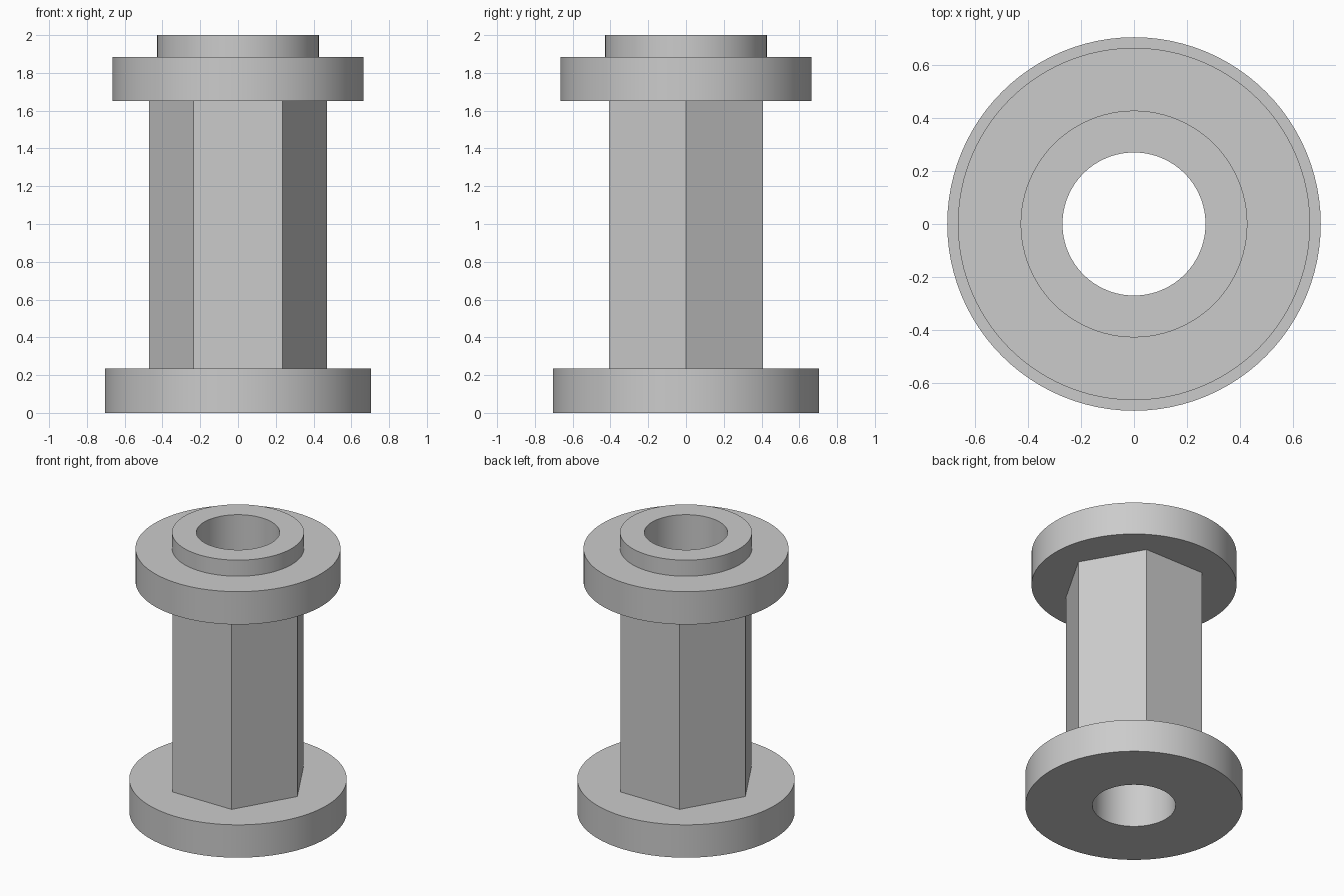
import bpy
import math

cube = bpy.data.objects.get("Cube")
if cube:
    bpy.data.objects.remove(cube, do_unlink=True)

SEGMENTS = 96
BORE_RADIUS = 0.27

# Plain grey finish
grey = bpy.data.materials.new("grey")
grey.use_nodes = True
colour = (0.6, 0.6, 0.6, 1)
grey.diffuse_color = colour
grey.node_tree.nodes["Principled BSDF"].inputs["Base Color"].default_value = colour


def prism(name, radius, bottom, top, sides=SEGMENTS, turn=0):
    """Upright prism or cylinder between two heights."""
    bpy.ops.mesh.primitive_cylinder_add(
        vertices=sides, radius=radius, depth=top - bottom,
        location=(0, 0, (bottom + top) / 2), rotation=(0, 0, turn))
    obj = bpy.context.object
    obj.name = obj.data.name = name
    bpy.ops.object.transform_apply(location=True, rotation=True, scale=True)
    return obj


# Cutter for the through hole
bore = prism("bore_cutter", BORE_RADIUS, -0.2, 2.2)
bore.data.materials.append(grey)
bore.hide_render = True
bore.display_type = 'WIRE'

# Round base, six-sided shaft with corners on x, upper flange and neck
parts = [
    prism("base_flange", 0.705, 0, 0.235),
    prism("hex_shaft", 0.47, 0.235, 1.65, 6, math.radians(30)),
    prism("top_flange", 0.665, 1.65, 1.885),
    prism("neck", 0.428, 1.885, 2),
]

# Bore every part and smooth the round walls, keeping edges sharp
for part in parts:
    part.data.materials.append(grey)
    cut = part.modifiers.new("bore", 'BOOLEAN')
    cut.operation = 'DIFFERENCE'
    cut.solver = 'EXACT'
    cut.object = bore
    bpy.ops.object.select_all(action='DESELECT')
    part.select_set(True)
    bpy.context.view_layer.objects.active = part
    bpy.ops.object.modifier_apply(modifier=cut.name)
    bpy.ops.object.shade_smooth_by_angle(angle=math.radians(30))

# The cutter is no longer needed
bpy.data.objects.remove(bore, do_unlink=True)
